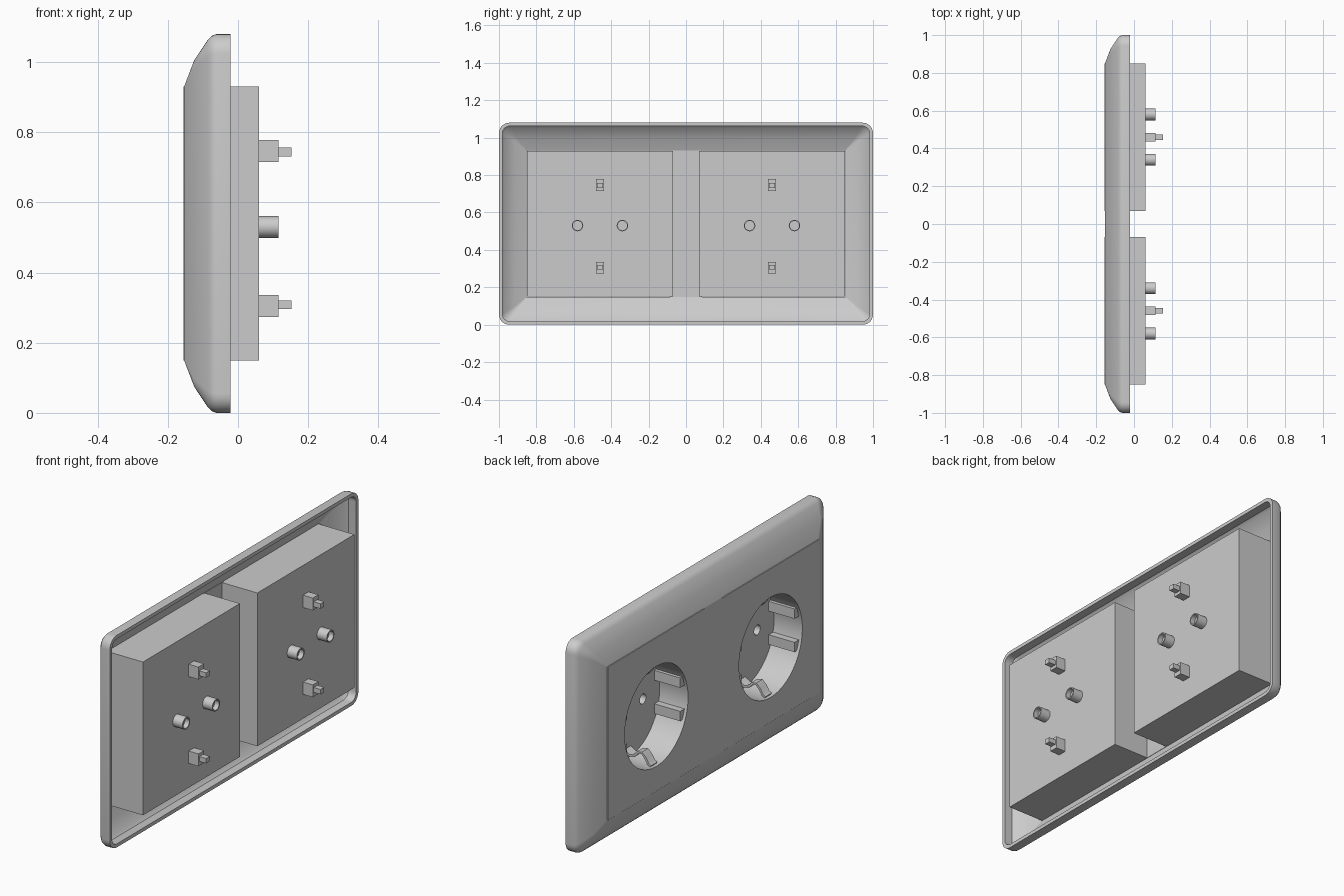
import bpy, bmesh, math
from mathutils import Matrix, Vector

cube = bpy.data.objects.get("Cube")
if cube:
    bpy.data.objects.remove(cube, do_unlink=True)

GREY = (0.6, 0.6, 0.6, 1.0)
mat = bpy.data.materials.new("light_grey_plastic")
mat.use_nodes = True
mat.diffuse_color = GREY
mat.node_tree.nodes["Principled BSDF"].inputs["Base Color"].default_value = GREY

MID_Z = 0.54        # middle of the plate
SOCKET_Z = 0.53     # middle of each socket well
SOCKET_Y = 0.46
FRONT, FLOOR, REAR = -0.155, 0.005, 0.06
WELL_R, PIN_Y, PIN_R = 0.255, 0.12, 0.025


def finish(bm, name):
    bmesh.ops.recalc_face_normals(bm, faces=bm.faces)
    me = bpy.data.meshes.new(name)
    bm.to_mesh(me)
    bm.free()
    me.materials.append(mat)
    ob = bpy.data.objects.new(name, me)
    bpy.context.collection.objects.link(ob)
    return ob


def activate(ob):
    bpy.ops.object.select_all(action='DESELECT')
    ob.select_set(True)
    bpy.context.view_layer.objects.active = ob


def smooth(ob, angle=30):
    activate(ob)
    bpy.ops.object.shade_smooth_by_angle(angle=math.radians(angle))


def box(name, x0, x1, y, z, wy, wz):
    """Block from x0 to x1, centred on y and z."""
    bm = bmesh.new()
    bmesh.ops.create_cube(bm, size=1, matrix=Matrix.Translation(((x0 + x1) / 2, y, z))
                          @ Matrix.Diagonal((x1 - x0, wy, wz, 1)))
    return finish(bm, name)


def cylinder(name, x0, x1, y, z, r, sides):
    bm = bmesh.new()
    place = Matrix.Translation(((x0 + x1) / 2, y, z)) @ Matrix.Rotation(math.pi / 2, 4, 'Y')
    bmesh.ops.create_cone(bm, cap_ends=True, segments=sides, radius1=r, radius2=r,
                          depth=x1 - x0, matrix=place)
    return finish(bm, name)


def cut(ob, cutter):
    cutter.hide_render = True
    mod = ob.modifiers.new("cut", 'BOOLEAN')
    mod.operation, mod.solver, mod.object = 'DIFFERENCE', 'EXACT', cutter
    activate(ob)
    bpy.ops.object.modifier_apply(modifier=mod.name)
    bpy.data.objects.remove(cutter, do_unlink=True)


def rounded_ring(bm, x, inset, radius, steps=6):
    """Rounded rectangle across y and z."""
    hy, hz = 1 - inset - radius, MID_Z - inset - radius
    ring = []
    for i, (sy, sz) in enumerate([(1, 1), (-1, 1), (-1, -1), (1, -1)]):
        for k in range(steps + 1):
            a = math.pi / 2 * (i + k / steps)
            ring.append(bm.verts.new((x, sy * hy + radius * math.cos(a),
                                      MID_Z + sz * hz + radius * math.sin(a))))
    return ring


def make_frame():
    # x, inset, corner radius: outer skin from the back edge, then inner skin
    profile = [(-0.022, 0, 0.055), (-0.062, 0, 0.055), (-0.075, 0.005, 0.053),
               (-0.086, 0.016, 0.048), (-0.125, 0.075, 0.022), (-0.153, 0.148, 0.003),
               (-0.140, 0.148, 0.003), (-0.113, 0.085, 0.015), (-0.078, 0.028, 0.035),
               (-0.065, 0.018, 0.04), (-0.022, 0.018, 0.04)]
    bm = bmesh.new()
    rings = [rounded_ring(bm, *p) for p in profile]
    for a, b in zip(rings, rings[1:] + rings[:1]):
        for i in range(len(a)):
            j = (i + 1) % len(a)
            bm.faces.new((a[i], a[j], b[j], b[i]))
    smooth(finish(bm, "frame"))


def make_tube(name, y):
    """Contact tube closed part way along, turned about its x axis."""
    profile = [(0.05, PIN_R), (0.05, 0.031), (0.115, 0.031), (0.115, PIN_R), (0.09, PIN_R),
               (0.09, 0), (0.085, 0), (0.085, PIN_R)]
    bm = bmesh.new()
    pts = [bm.verts.new((x, y, SOCKET_Z + r)) for x, r in profile]
    edges = [bm.edges.new((pts[i], pts[(i + 1) % len(pts)])) for i in range(len(pts))]
    bmesh.ops.spin(bm, geom=pts + edges, cent=(0, y, SOCKET_Z), axis=(1, 0, 0),
                   angle=2 * math.pi, steps=16)
    bmesh.ops.remove_doubles(bm, verts=bm.verts, dist=1e-5)
    smooth(finish(bm, name))


def make_clip(name, y, sign):
    """Bent earth spring lying along the well wall."""
    path = [(0.01, 0.205), (-0.02, 0.225), (-0.045, 0.222), (-0.065, 0.2),
            (-0.09, 0.195), (-0.11, 0.215), (-0.125, 0.24), (-0.14, 0.25)]
    bm = bmesh.new()
    rows = [[bm.verts.new((x, y + s * 0.025, SOCKET_Z + sign * h)) for s in (-1, 1)]
            for x, h in path]
    for a, b in zip(rows, rows[1:]):
        bm.faces.new((a[0], a[1], b[1], b[0]))
    ob = finish(bm, name)
    mod = ob.modifiers.new("thickness", 'SOLIDIFY')
    mod.thickness, mod.offset = 0.012, 0
    activate(ob)
    bpy.ops.object.modifier_apply(modifier=mod.name)
    smooth(ob, 50)


def make_socket(side, y):
    # Housing with the round well and two contact holes
    body = box(side + "_housing", FRONT, REAR, y, MID_Z, 0.78, 0.78)
    cut(body, cylinder("well_cutter", FRONT - 0.1, FLOOR, y, SOCKET_Z, WELL_R, 48))
    for s in (-1, 1):
        cut(body, cylinder("hole_cutter", FLOOR - 0.05, REAR + 0.05,
                           y + s * PIN_Y, SOCKET_Z, PIN_R, 16))
    smooth(body)
    for s, word in ((-1, "right"), (1, "left")):
        make_tube(f"{side}_contact_tube_{word}", y + s * PIN_Y)
        # Guide ribs on the side walls of the well
        for t, level in ((-1, "lower"), (1, "upper")):
            box(f"{side}_guide_rib_{word}_{level}", -0.14, FLOOR + 0.01,
                y + s * 0.235, SOCKET_Z + t * 0.085, 0.045, 0.05)
    for s, level in ((-1, "lower"), (1, "upper")):
        z = SOCKET_Z - 0.004 + s * 0.221
        make_clip(f"{side}_earth_clip_{level}", y, s)
        box(f"{side}_terminal_block_{level}", REAR - 0.01, 0.115, y, z, 0.045, 0.063)
        box(f"{side}_terminal_pin_{level}", 0.11, 0.153, y, z - s * 0.003, 0.03, 0.025)


make_frame()
box("centre_bar", -0.153, -0.138, 0, MID_Z, 0.17, 0.784)
make_socket("left", SOCKET_Y)
make_socket("right", -SOCKET_Y)
